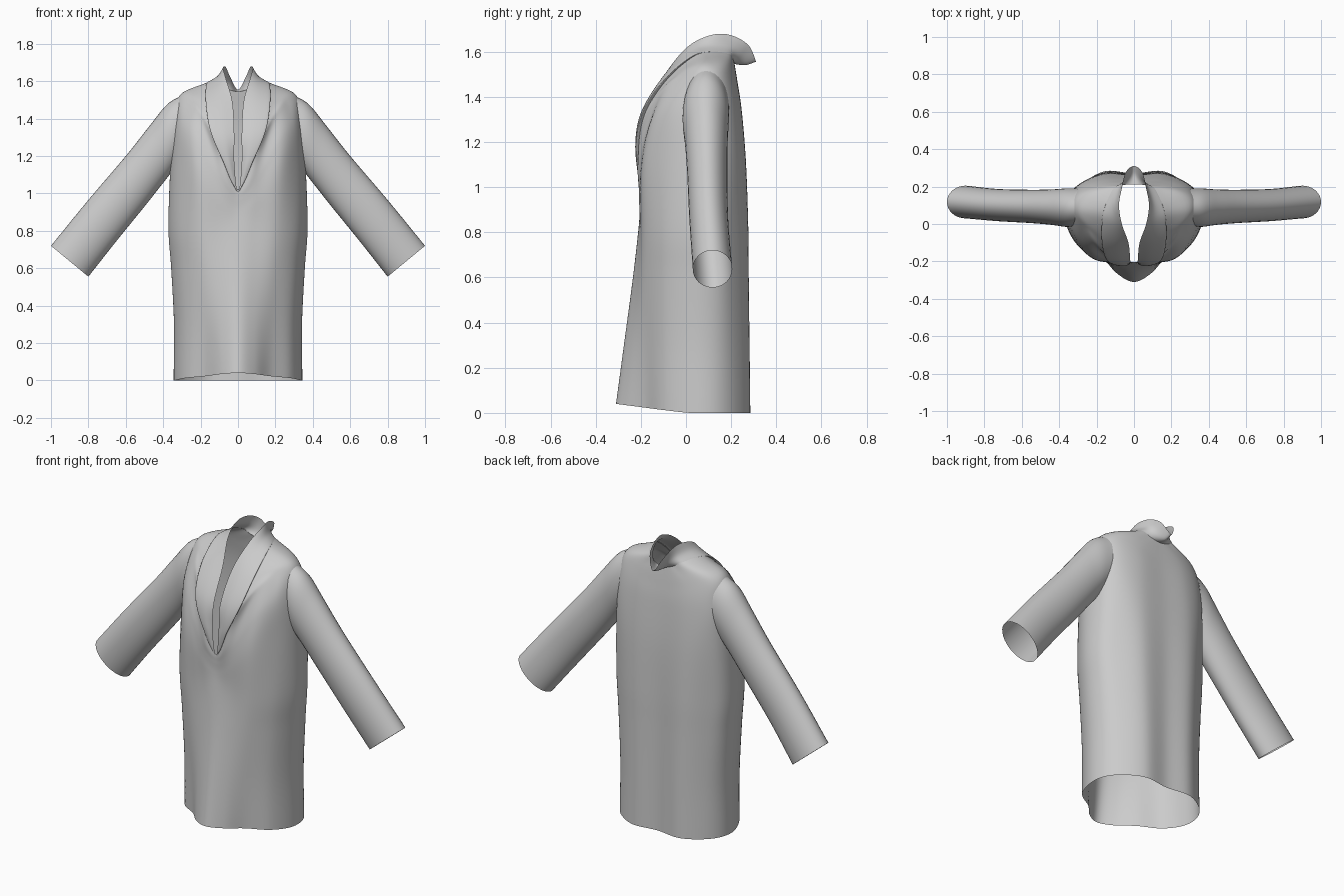
import bpy, bmesh, math
from mathutils import Vector as V

if "Cube" in bpy.data.objects:
    bpy.data.objects.remove(bpy.data.objects["Cube"])


def spline(pts, steps, mirrored=False):
    """Smooth curve through points; mirrored ends stay smooth across x = 0."""
    p = [V(q) for q in pts]
    flip = lambda q: V((-q.x, q.y, q.z))
    first = flip(p[1]) if mirrored else 2 * p[0] - p[1]
    last = flip(p[-2]) if mirrored else 2 * p[-1] - p[-2]
    p = [first] + p + [last]
    out = []
    for i in range(1, len(p) - 2):
        a, b, c, d = p[i - 1:i + 3]
        for k in range(steps):
            t = k / steps
            out.append(0.5 * (2 * b + (c - a) * t + (2 * a - 5 * b + 4 * c - d) * t * t
                              + (3 * b - a - 3 * c + d) * t ** 3))
    return out + [p[-2]]


def loft(name, rows, steps, adjust=None):
    """Skin rows of equal length, mirror the half across x = 0."""
    cols = [spline(c, steps) for c in zip(*rows)]
    grid = list(zip(*cols))
    bm = bmesh.new()
    vs = [[bm.verts.new(adjust(p) if adjust else p) for p in r] for r in grid]
    for lo, hi in zip(vs, vs[1:]):
        for j in range(len(lo) - 1):
            bm.faces.new((lo[j], lo[j + 1], hi[j + 1], hi[j]))
    bmesh.ops.remove_doubles(bm, verts=bm.verts, dist=0.0005)
    for f in bm.faces:
        f.smooth = True
    mesh = bpy.data.meshes.new(name)
    bm.to_mesh(mesh)
    bm.free()
    ob = bpy.data.objects.new(name, mesh)
    bpy.context.collection.objects.link(ob)
    m = ob.modifiers.new("mirror", 'MIRROR')
    m.merge_threshold = 0.001
    return ob


# Half cross-sections, front centre round to back centre
hem = [(0, -.31), (.09, -.265), (.17, -.18), (.28, -.10), (.338, .02),
       (.335, .13), (.27, .22), (.15, .283), (0, .27)]
waist = [(0, -.21), (.09, -.205), (.21, -.185), (.315, -.10), (.37, .02),
         (.362, .13), (.30, .205), (.17, .272), (0, .268)]


def section(t, z, scale=1):
    return [((a[0] + (b[0] - a[0]) * t) * scale, a[1] + (b[1] - a[1]) * t,
             z + (1 - t) * max(0, .04 - .13 * (a[1] + .31)) * (z == 0))
            for a, b in zip(hem, waist)]


# Neckline seam shared by body and collar
seam = [(0, -.205, 1.02), (.08, -.21, 1.18), (.14, -.18, 1.33), (.163, -.09, 1.47),
        (.165, .02, 1.57), (.15, .10, 1.60), (.11, .19, 1.59), (.06, .21, 1.56),
        (0, .215, 1.545)]
upper = [
    [(0, -.203, .91), (.10, -.207, .97), (.22, -.185, 1.09), (.31, -.09, 1.14),
     (.357, .02, 1.15), (.352, .14, 1.15), (.29, .215, 1.15), (.17, .262, 1.12), (0, .262, 1.10)],
    [(0, -.204, .97), (.10, -.208, 1.06), (.22, -.16, 1.27), (.30, -.07, 1.36),
     (.342, .04, 1.38), (.337, .14, 1.38), (.28, .205, 1.37), (.16, .243, 1.35), (0, .245, 1.33)],
    [(0, -.205, 1.0), (.093, -.209, 1.13), (.20, -.12, 1.40), (.26, -.015, 1.50),
     (.305, .06, 1.525), (.30, .13, 1.525), (.24, .185, 1.52), (.14, .222, 1.48), (0, .23, 1.45)],
]
body_rows = [section(0, 0), section(.35, .3, .965), section(.75, .6, .975),
             section(1, .82, .995)] + upper + [seam]
loft("coat_body", [spline(r, 7, True) for r in body_rows], 7)

# Shawl collar: lifted outer edge, seam, bowed middle, free inner edge
crest = [(.004, -.207, 1.02), (.02, -.21, 1.17), (.02, -.195, 1.32), (.03, -.10, 1.49),
         (.065, 0, 1.615), (.08, .10, 1.67), (.065, .19, 1.675), (.045, .275, 1.63),
         (0, .31, 1.555)]
lift = [0, 1, 1, 1, .7, .3, 0, 0, 0]
outer = [(x + .004 * k, y - .012 * k, z + .004 * k) for (x, y, z), k in zip(seam, lift)]
middle = [((a[0] + b[0]) / 2 - .008 * (1 - k) * (a[0] > .01), (a[1] + b[1]) / 2 - .014 * k,
           (a[2] + b[2]) / 2 - .010 * (1 - k)) for a, b, k in zip(seam, crest, lift)]
loft("shawl_collar", [spline(r, 8, True) for r in (seam, outer, middle, crest)], 5)

# Sleeves: top x, z, underside x, z, front y, back y
stations = [(.30, 1.525, .31, 1.17, -.01, .19), (.38, 1.475, .35, 1.12, -.015, .19),
            (.47, 1.365, .405, 1.05, -.005, .185), (.60, 1.20, .50, .93, .005, .183),
            (.80, .965, .65, .745, .015, .187), (1.0, .72, .80, .555, .03, .205)]


def ring(tx, tz, bx, bz, y0, y1, n=32):
    c = V(((tx + bx) / 2, (y0 + y1) / 2, (tz + bz) / 2))
    up, side = V((tx, c.y, tz)) - c, V((0, (y0 - y1) / 2, 0))
    return [c + up * math.cos(2 * math.pi * i / n) + side * math.sin(2 * math.pi * i / n)
            for i in range(n + 1)]


loft("sleeves", [ring(*s) for s in stations], 6)
